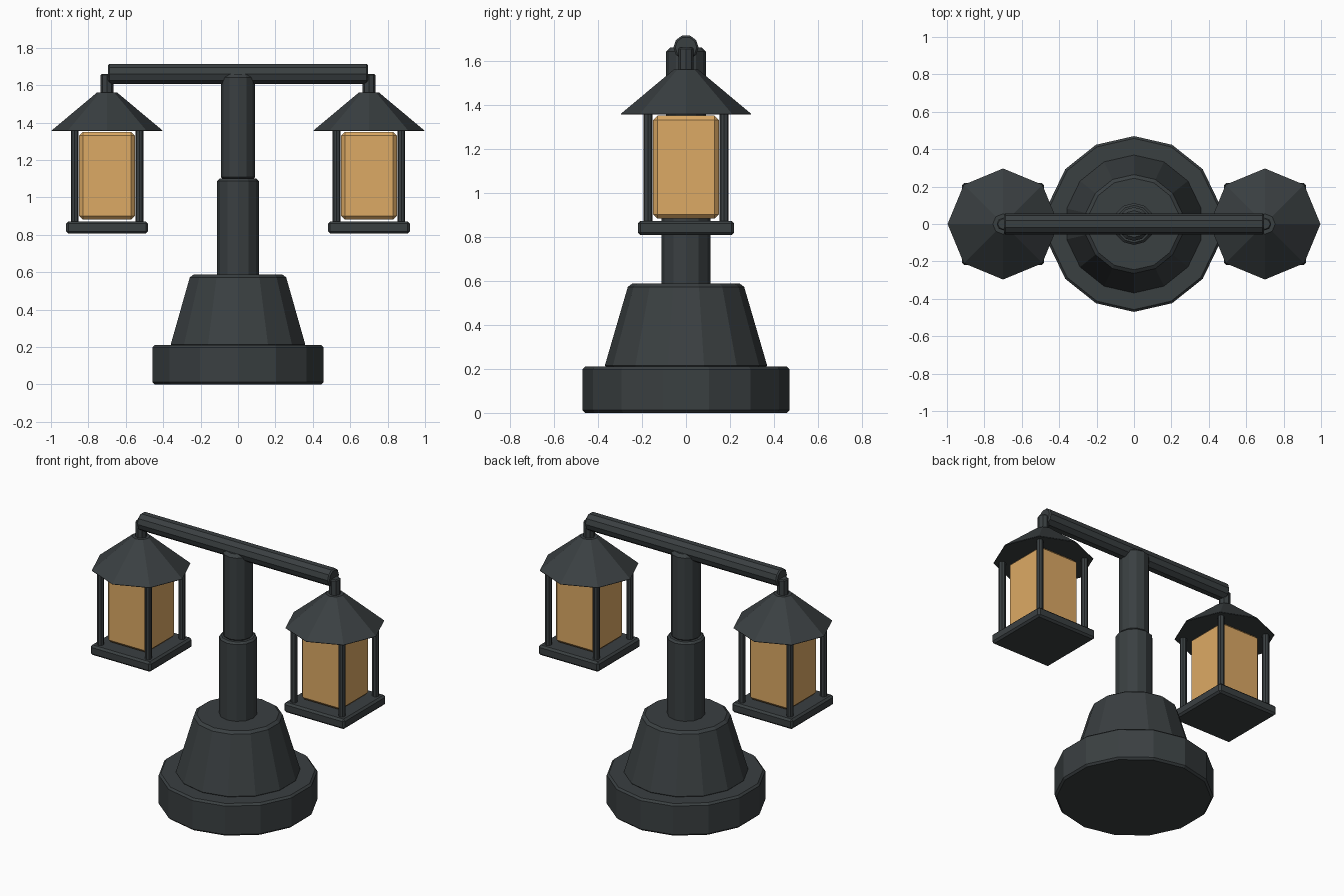
import bpy
import math

if "Cube" in bpy.data.objects:
    bpy.data.objects.remove(bpy.data.objects["Cube"])


def material(name, color):
    m = bpy.data.materials.new(name)
    m.diffuse_color = color
    m.use_nodes = True
    m.node_tree.nodes["Principled BSDF"].inputs["Base Color"].default_value = m.diffuse_color
    return m


IRON = material("dark_iron", (0.042, 0.050, 0.053, 1))
GLASS = material("amber_glass", (0.72, 0.40, 0.13, 0.9))


def finish(ob, name, mat, bevel):
    ob.name = name
    ob.data.materials.append(mat)
    if bevel:
        b = ob.modifiers.new("bevel", 'BEVEL')
        b.width = bevel
        b.segments = 1
        b.limit_method = 'ANGLE'
        b.angle_limit = math.radians(62)
    return ob


def tube(name, sides, r1, r2, z1, z2, x=0, y=0, bevel=0.0):
    bpy.ops.mesh.primitive_cone_add(vertices=sides, radius1=r1, radius2=r2,
                                    depth=z2 - z1, location=(x, y, (z1 + z2) / 2))
    return finish(bpy.context.object, name, IRON, bevel)


def block(name, half, z1, z2, x, mat, bevel):
    bpy.ops.mesh.primitive_cube_add(size=1, location=(x, 0, (z1 + z2) / 2))
    ob = bpy.context.object
    ob.scale = (2 * half, 2 * half, z2 - z1)
    bpy.ops.object.transform_apply(location=False, rotation=False, scale=True)
    return finish(ob, name, mat, bevel)


# Stepped base and two-stage post
tube("base_plinth", 14, 0.47, 0.47, 0.0, 0.21, bevel=0.012)
tube("base_cone", 14, 0.373, 0.26, 0.20, 0.587, bevel=0.015)
tube("lower_post", 12, 0.112, 0.112, 0.57, 1.10, bevel=0.012)
tube("upper_post", 12, 0.09, 0.09, 1.09, 1.66, bevel=0.018)

# Crossbar
bpy.ops.mesh.primitive_cylinder_add(vertices=10, radius=0.057, depth=1.39,
                                    location=(0, 0, 1.66), rotation=(0, math.pi / 2, 0))
finish(bpy.context.object, "crossbar", IRON, 0.008)

# Hanging lanterns
for side, x in (("left", -0.7), ("right", 0.7)):
    tube(side + "_hanger", 8, 0.034, 0.034, 1.54, 1.66, x, bevel=0.006)
    tube(side + "_roof", 8, 0.30, 0.055, 1.355, 1.56, x, bevel=0.004)
    block(side + "_glass", 0.149, 0.882, 1.35, x, GLASS, 0.02)
    block(side + "_tray", 0.219, 0.807, 0.872, x, IRON, 0.012)
    for i in (-1, 1):
        for j in (-1, 1):
            tube(side + "_corner_post", 8, 0.021, 0.021, 0.86, 1.37,
                 x + 0.173 * i, 0.173 * j)
